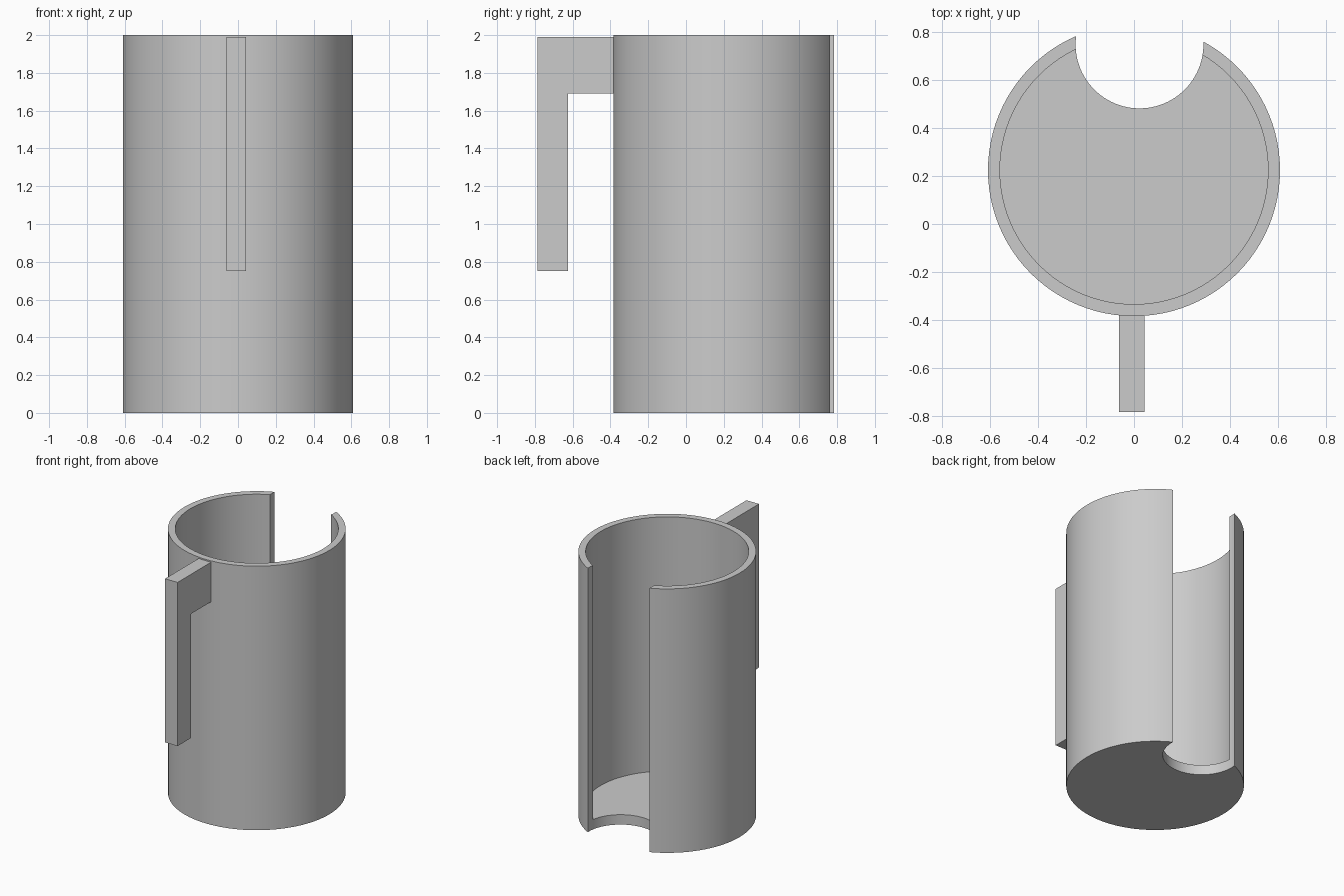
import bpy
import bmesh
import math

default_cube = bpy.data.objects.get("Cube")
if default_cube:
    bpy.data.objects.remove(default_cube, do_unlink=True)

HEIGHT = 2.0
FLOOR = 0.075
CENTRE = (0, 0.225)

grey = bpy.data.materials.new("plain_grey")
grey.use_nodes = True
grey.diffuse_color = (0.6, 0.6, 0.6, 1)
grey.node_tree.nodes["Principled BSDF"].inputs["Base Color"].default_value = (0.6, 0.6, 0.6, 1)


def cylinder(name, centre, radius, bottom, top):
    bpy.ops.mesh.primitive_cylinder_add(
        vertices=96, radius=radius, depth=top - bottom,
        location=(*centre, (bottom + top) / 2))
    obj = bpy.context.object
    obj.name = name
    obj.data.materials.append(grey)
    return obj


def cut(target, cutter):
    cutter.hide_render = True
    mod = target.modifiers.new("cut", "BOOLEAN")
    mod.operation = "DIFFERENCE"
    mod.solver = "EXACT"
    mod.object = cutter
    bpy.ops.object.select_all(action="DESELECT")
    bpy.context.view_layer.objects.active = target
    target.select_set(True)
    bpy.ops.object.modifier_apply(modifier=mod.name)
    bpy.data.objects.remove(cutter, do_unlink=True)


# Cup body: hollowed from above, with a round notch down the back
cup = cylinder("cup_body", CENTRE, 0.61, 0, HEIGHT)
cut(cup, cylinder("cavity_cutter", CENTRE, 0.56, FLOOR, HEIGHT + 0.2))
cut(cup, cylinder("notch_cutter", (0.023, 0.75), 0.267, -0.2, HEIGHT + 0.2))
bpy.ops.object.shade_smooth_by_angle(angle=math.radians(30))

# Hook handle: side profile (y, z) extruded across x, rooted in the wall
profile = [(-0.36, 1.99), (-0.785, 1.99), (-0.785, 0.75),
           (-0.625, 0.75), (-0.625, 1.69), (-0.36, 1.69)]
bm = bmesh.new()
side = bm.faces.new([bm.verts.new((-0.062, y, z)) for y, z in profile])
result = bmesh.ops.extrude_face_region(bm, geom=[side])
moved = [g for g in result["geom"] if isinstance(g, bmesh.types.BMVert)]
bmesh.ops.translate(bm, vec=(0.105, 0, 0), verts=moved)
bmesh.ops.recalc_face_normals(bm, faces=bm.faces)
mesh = bpy.data.meshes.new("hook_handle")
bm.to_mesh(mesh)
bm.free()
mesh.materials.append(grey)
handle = bpy.data.objects.new("hook_handle", mesh)
bpy.context.collection.objects.link(handle)
